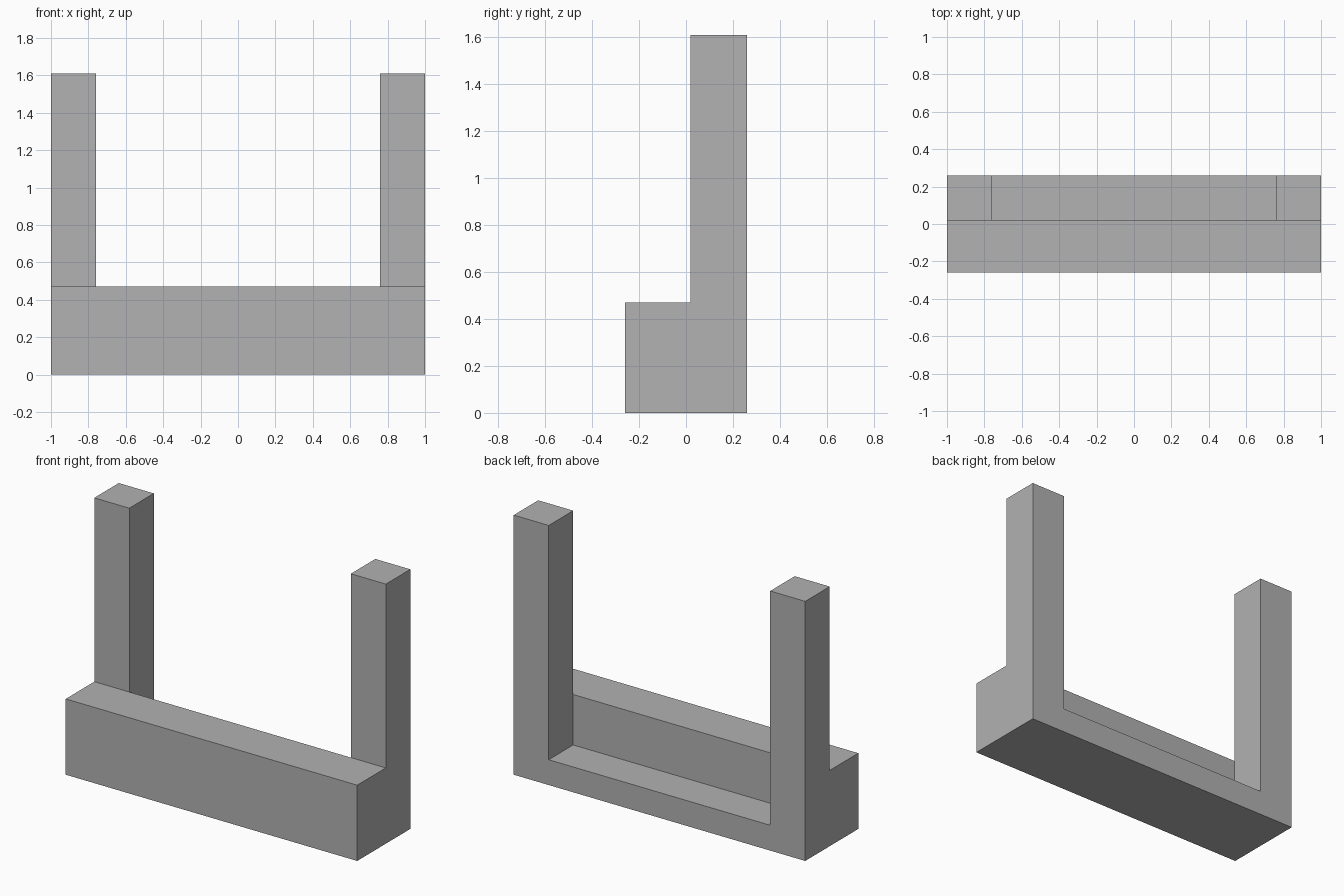
import bpy
import bmesh

default_cube = bpy.data.objects.get("Cube")
if default_cube:
    bpy.data.objects.remove(default_cube, do_unlink=True)

HALF_W, HALF_D, HEIGHT = 1.0, 0.26, 1.61
POST = 0.24          # square post width
BLOCK_H = 0.47       # front block height
LEDGE_H = 0.157      # low rear ledge between the posts
STEP_Y = HALF_D - POST

grey = bpy.data.materials.new("plain_grey")
grey.use_nodes = True
colour = (0.445, 0.445, 0.445, 1)
grey.diffuse_color = colour
grey.node_tree.nodes["Principled BSDF"].inputs["Base Color"].default_value = colour


def extrude_profile(name, profile, x0, x1):
    """Extrude a (y, z) outline along x into a closed solid."""
    bm = bmesh.new()
    face = bm.faces.new([bm.verts.new((x0, y, z)) for y, z in profile])
    geom = bmesh.ops.extrude_face_region(bm, geom=[face])["geom"]
    moved = [g for g in geom if isinstance(g, bmesh.types.BMVert)]
    bmesh.ops.translate(bm, verts=moved, vec=(x1 - x0, 0, 0))
    bmesh.ops.recalc_face_normals(bm, faces=bm.faces)
    mesh = bpy.data.meshes.new(name)
    bm.to_mesh(mesh)
    bm.free()
    obj = bpy.data.objects.new(name, mesh)
    bpy.context.collection.objects.link(obj)
    return obj


# Frame: stepped side profile across the full width
frame = extrude_profile("stepped_frame", [
    (-HALF_D, 0), (HALF_D, 0), (HALF_D, HEIGHT),
    (STEP_Y, HEIGHT), (STEP_Y, BLOCK_H), (-HALF_D, BLOCK_H)], -HALF_W, HALF_W)
frame.data.materials.append(grey)

# Opening between the posts, down to the ledge
inner = HALF_W - POST
cutter = extrude_profile("opening_cutter", [
    (STEP_Y, LEDGE_H), (HALF_D + 0.2, LEDGE_H),
    (HALF_D + 0.2, HEIGHT + 0.2), (STEP_Y, HEIGHT + 0.2)], -inner, inner)
cutter.data.materials.append(grey)
cutter.hide_render = True

cut = frame.modifiers.new("opening", 'BOOLEAN')
cut.operation = 'DIFFERENCE'
cut.solver = 'EXACT'
cut.object = cutter

# Bake the cut and drop the helper
bpy.context.view_layer.objects.active = frame
bpy.ops.object.modifier_apply(modifier=cut.name)
bpy.data.objects.remove(cutter, do_unlink=True)
